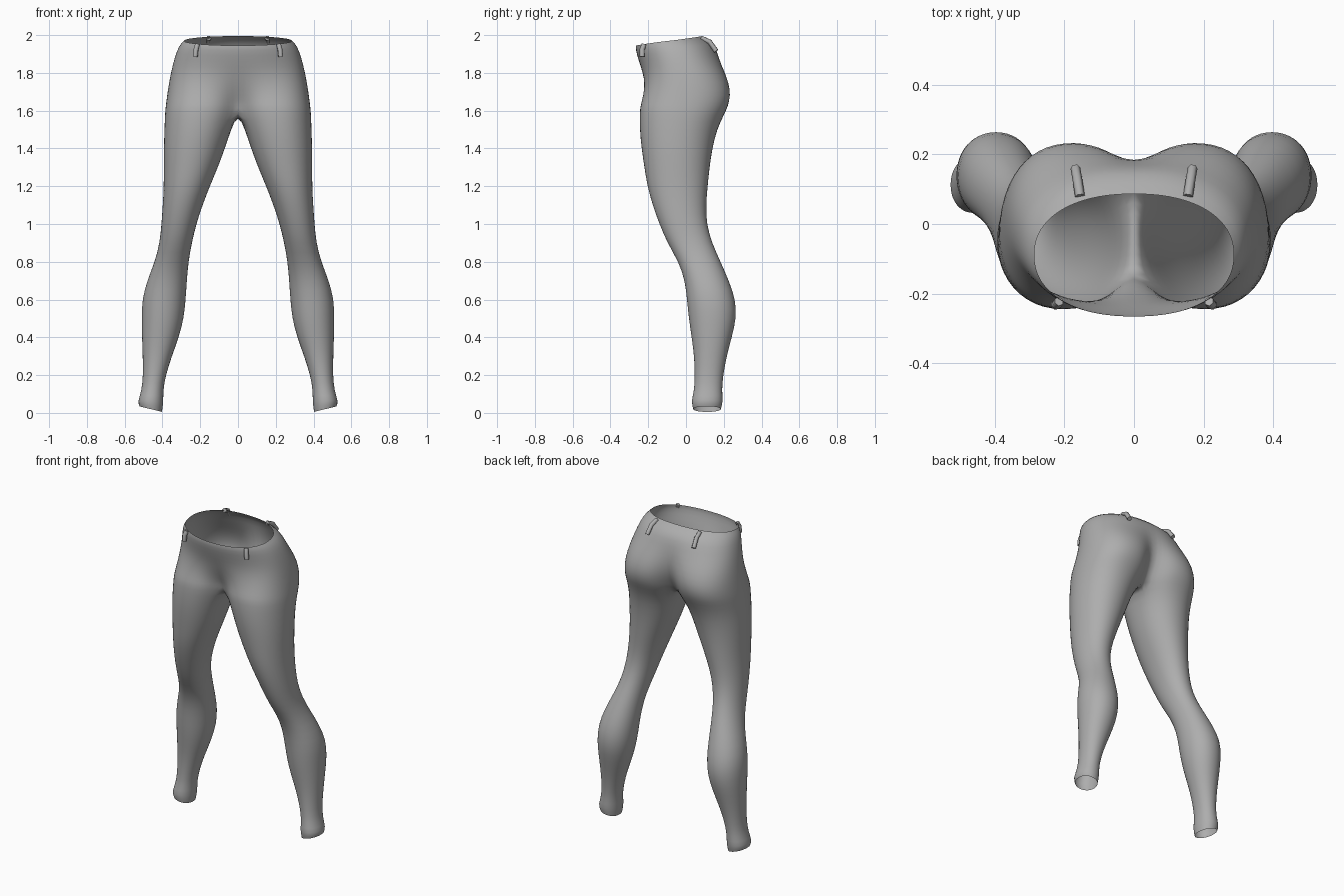
import bpy, bmesh, math
from mathutils import Vector

if "Cube" in bpy.data.objects:
    bpy.data.objects.remove(bpy.data.objects["Cube"])

M, K = 20, 3          # outer-arc segments, inner-thigh points per leg ring

fabric = bpy.data.materials.new("grey fabric")
fabric.diffuse_color = (0.42, 0.42, 0.42, 1)
fabric.use_nodes = True
fabric.node_tree.nodes["Principled BSDF"].inputs["Base Color"].default_value = fabric.diffuse_color


def oval(cx, cy, rx, ry, deg, p=0.9):
    c, s = math.cos(math.radians(deg)), math.sin(math.radians(deg))
    return (cx + rx * math.copysign(abs(c) ** p, c),
            cy + ry * math.copysign(abs(s) ** p, s))


# Hips: front z, back z, half width, front y, back y, front lobing, back lobing
HIPS = [
    (1.945, 1.995, .287, -.265, .087, 0, 0),
    (1.925, 1.960, .315, -.268, .150, 0, 0),
    (1.860, 1.890, .338, -.250, .180, 0, .1),
    (1.800, 1.820, .354, -.238, .216, .1, .35),
    (1.740, 1.750, .367, -.238, .243, .3, .6),
    (1.680, 1.680, .377, -.242, .247, .6, .8),
    (1.630, 1.620, .384, -.246, .226, .9, .95),
    (1.600, 1.580, .388, -.247, .205, 1, 1),
]

# Leg: z, inner x, outer x, front y, back y
LEG = [
    (1.50, .035, .391, -.247, .165),
    (1.40, .068, .394, -.237, .141),
    (1.30, .105, .394, -.222, .126),
    (1.20, .148, .394, -.206, .116),
    (1.10, .187, .399, -.178, .107),
    (1.00, .220, .406, -.142, .110),
    (0.90, .244, .415, -.100, .138),
    (0.80, .262, .441, -.040, .184),
    (0.70, .270, .482, -.006, .228),
    (0.60, .276, .509, .004, .264),
    (0.50, .286, .511, .014, .268),
    (0.40, .312, .509, .029, .243),
    (0.30, .350, .505, .043, .216),
    (0.20, .382, .503, .046, .197),
    (0.12, .396, .510, .044, .190),
    (0.06, .394, .532, .026, .197),
    (0.02, .402, .522, .038, .185),
]

bm = bmesh.new()


def hip_row(zf, zb, out, yf, yb, wf, wb):
    """Half outline running front centre, side, back centre."""
    cy, ry, row = (yf + yb) / 2, (yb - yf) / 2, []
    for i in range(M + 1):
        u = i / M
        ease = u * u * (3 - 2 * u)
        w = wf + (wb - wf) * ease
        ax, ay = oval(0, cy, out, ry, -90 + 180 * u)
        bx, by = oval(out / 2, cy, out / 2, ry, -150 + 300 * u)
        x = 0 if i in (0, M) else max(.004, ax + (bx - ax) * w)
        row.append(bm.verts.new((x, ay + (by - ay) * w, zf + (zb - zf) * ease)))
    return row


def leg_ring(z, xi, xo, yf, yb):
    ring = []
    for i in range(M + 1 + K):
        a = -150 + 15 * i
        x, y = oval((xi + xo) / 2, (yf + yb) / 2, (xo - xi) / 2, (yb - yf) / 2, a, .95)
        tilt = .015 * math.cos(math.radians(a)) if z < .05 else 0   # slanted hem
        ring.append(bm.verts.new((x, y, z + tilt)))
    return ring


def bridge(a, b, closed):
    n = len(a)
    for i in range(n if closed else n - 1):
        j = (i + 1) % n
        bm.faces.new((a[i], b[i], b[j], a[j]))


# Waist to crotch
rows = [hip_row(*h) for h in HIPS]
for a, b in zip(rows, rows[1:]):
    bridge(a, b, False)

# Crotch seam closes the last hip row into a full leg ring
front, back = rows[-1][0].co, rows[-1][-1].co
seam = [bm.verts.new(back.lerp(front, k / (K + 1))) for k in range(1, K + 1)]
rings = [rows[-1] + seam] + [leg_ring(*r) for r in LEG]
for a, b in zip(rings, rings[1:]):
    bridge(a, b, True)

bmesh.ops.recalc_face_normals(bm, faces=bm.faces)
side = max(bm.faces, key=lambda f: f.calc_center_median().x)
if side.normal.x < 0:
    bmesh.ops.reverse_faces(bm, faces=bm.faces)
for f in bm.faces:
    f.smooth = True
mesh = bpy.data.meshes.new("trousers")
bm.to_mesh(mesh)
bm.free()
trousers = bpy.data.objects.new("trousers", mesh)
bpy.context.collection.objects.link(trousers)
mesh.materials.append(fabric)
mirror = trousers.modifiers.new("mirror", 'MIRROR')
mirror.use_clip = True
mirror.merge_threshold = .002
smooth = trousers.modifiers.new("smooth", 'SUBSURF')
smooth.levels = smooth.render_levels = 1


# Belt loops: thin rounded strips lying on the waistband
def belt_loop(name, pts):
    cu = bpy.data.curves.new(name, 'CURVE')
    cu.dimensions = '3D'
    cu.bevel_depth, cu.bevel_resolution, cu.use_fill_caps = .014, 1, True
    sp = cu.splines.new('POLY')
    sp.points.add(len(pts) - 1)
    for p, co in zip(sp.points, pts):
        p.co = (*co, 1)
    ob = bpy.data.objects.new(name, cu)
    bpy.context.collection.objects.link(ob)
    cu.materials.append(fabric)


for s, label in ((-1, "left"), (1, "right")):
    belt_loop("front_belt_loop_" + label,
              [(s * .215, -.222, 1.95), (s * .222, -.232, 1.925), (s * .226, -.232, 1.885)])
    belt_loop("back_belt_loop_" + label,
              [(s * .155, .080, 1.985), (s * .162, .125, 1.965), (s * .168, .160, 1.915)])
